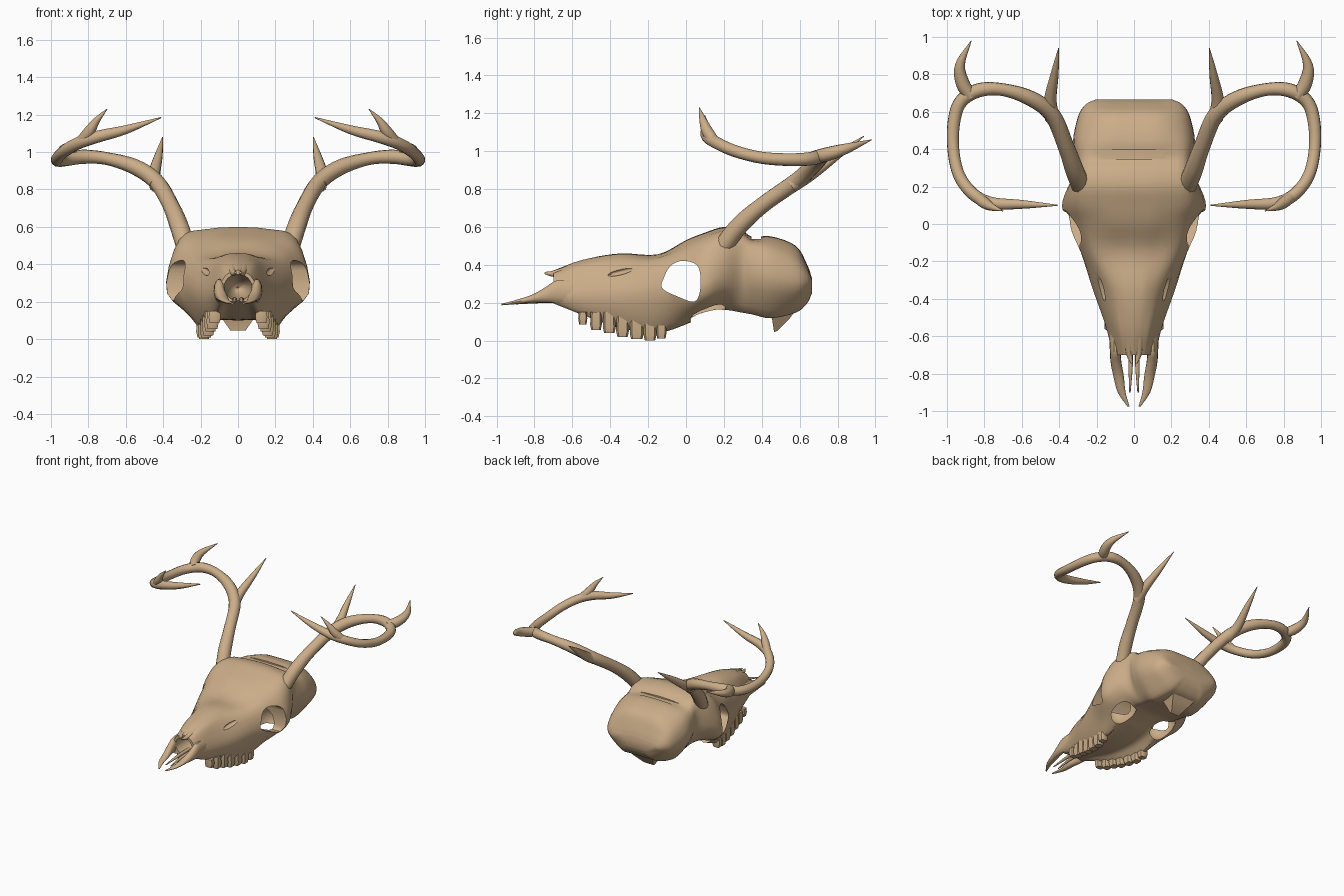
import bpy, bmesh, math
from mathutils import Vector

if "Cube" in bpy.data.objects:
    bpy.data.objects.remove(bpy.data.objects["Cube"])

bone = bpy.data.materials.new("bone tan")
bone.diffuse_color = (0.60, 0.42, 0.25, 1)
bone.use_nodes = True
bone.node_tree.nodes["Principled BSDF"].inputs["Base Color"].default_value = bone.diffuse_color


def spline(pts, n):
    """Catmull-Rom samples through points of any dimension."""
    v = [Vector(p) for p in pts]
    v = [2 * v[0] - v[1]] + v + [2 * v[-1] - v[-2]]
    out = []
    for i in range(1, len(v) - 2):
        a, b, c, d = v[i - 1:i + 3]
        for k in range(n):
            t = k / n
            out.append(0.5 * (2 * b + (c - a) * t + (2 * a - 5 * b + 4 * c - d) * t * t
                              + (3 * b - a - 3 * c + d) * t ** 3))
    return out + [v[-2]]


def activate(ob):
    bpy.ops.object.select_all(action='DESELECT')
    ob.select_set(True)
    bpy.context.view_layer.objects.active = ob


def finish(ob, angle=40):
    ob.data.materials.clear()
    ob.data.materials.append(bone)
    activate(ob)
    bpy.ops.object.shade_smooth_by_angle(angle=math.radians(angle))


def loft(name, rings):
    """Closed rings of points joined into a capped skin."""
    bm = bmesh.new()
    vs = [[bm.verts.new(p) for p in r] for r in rings]
    n = len(rings[0])
    for a, b in zip(vs, vs[1:]):
        for i in range(n):
            bm.faces.new((a[i], a[(i + 1) % n], b[(i + 1) % n], b[i]))
    bm.faces.new(vs[0])
    bm.faces.new(vs[-1])
    bmesh.ops.recalc_face_normals(bm, faces=bm.faces)
    me = bpy.data.meshes.new(name)
    bm.to_mesh(me)
    bm.free()
    ob = bpy.data.objects.new(name, me)
    bpy.context.collection.objects.link(ob)
    return ob


def tube(name, pts, s=1, n=5):
    """Tapered tube; points are x, y, z, radius; s mirrors x."""
    rings = []
    sm = spline(pts, n)
    P = [Vector((p[0] * s, p[1], p[2])) for p in sm]
    side = None
    for i, p in enumerate(P):
        t = (P[min(i + 1, len(P) - 1)] - P[max(i - 1, 0)]).normalized()
        if side is None:
            side = t.cross(Vector((0, 0, 1)))
        side = (side - t * side.dot(t)).normalized()
        up = t.cross(side)
        r = max(sm[i][3], 0.002)
        rings.append([p + r * (side * math.cos(a) + up * math.sin(a))
                      for a in [math.tau * k / 12 for k in range(12)]])
    ob = loft(name, rings)
    finish(ob)


def cut(ob, cutter):
    cutter.hide_render = True
    m = ob.modifiers.new("cut", 'BOOLEAN')
    m.object = cutter
    m.operation = 'DIFFERENCE'
    m.solver = 'EXACT'
    activate(ob)
    bpy.ops.object.modifier_apply(modifier=m.name)
    bpy.data.objects.remove(cutter)


def ball(loc, scale, rot=(0, 0, 0)):
    bpy.ops.mesh.primitive_uv_sphere_add(segments=20, ring_count=12, location=loc, rotation=rot)
    bpy.context.object.scale = scale
    return bpy.context.object


# Skull: y, top z, top w, shoulder w z, cheek w z, bottom w z, palate z
sections = [
    (-.70, .37, .03, .07, .335, .115, .25, .095, .20, .20),
    (-.55, .425, .05, .10, .38, .15, .24, .115, .14, .16),
    (-.35, .46, .07, .15, .39, .22, .24, .155, .07, .11),
    (-.15, .455, .10, .235, .41, .285, .25, .195, .045, .10),
    (0.0, .53, .13, .29, .45, .355, .24, .20, .09, .12),
    (.10, .57, .15, .32, .50, .38, .25, .20, .14, .15),
    (.20, .60, .15, .31, .54, .345, .30, .20, .17, .17),
    (.29, .585, .16, .285, .535, .29, .32, .20, .16, .16),
    (.35, .548, .16, .285, .50, .305, .32, .20, .15, .15),
    (.45, .55, .16, .29, .47, .32, .30, .20, .13, .13),
    (.58, .50, .15, .27, .41, .29, .28, .17, .16, .15),
    (.64, .40, .13, .235, .36, .25, .29, .14, .205, .20),
    (.665, .33, .10, .19, .32, .20, .29, .10, .255, .25),
]
rings = []
for s in spline(sections, 4):
    y, zt, wt, ws, zs, wm, zm, wb, zb, zc = s
    half = [(0, zt), (wt, zt - .01), (ws, zs), (wm, zm), (wb, zb), (wb * .55, zc), (0, zc)]
    half = spline(half, 4)
    half[0].x = half[-1].x = 0
    ring = [(p.x, y, p.y) for p in half]
    ring += [(-p.x, y, p.y) for p in half[-2:0:-1]]
    rings.append(ring)
skull = loft("skull", rings)

# Eye sockets right through, open underside, nose cavity, face slits, crown groove
eye = [(-.13, .30), (-.09, .385), (-.03, .42), (.04, .41), (.072, .37),
       (.075, .27), (.045, .205), (-.05, .235), (-.12, .27), (-.13, .30)]
eye = spline(eye, 3)[:-1]
cut(skull, loft("socket_cutter", [[(x, p.x, p.y) for p in eye] for x in (-.6, .6)]))
for s in (-1, 1):
    cut(skull, ball((s * .185, .08, .215), (.095, .14, .13)))
cut(skull, ball((0, -.72, .277), (.075, .3, .07)))
for s in (-1, 1):
    cut(skull, ball((s * .19, -.345, .365), (.035, .08, .018), (math.radians(14), 0, s * -.35)))
bpy.ops.mesh.primitive_cube_add(size=1, location=(0, .37, .55))
groove = bpy.context.object
groove.scale = (.5, .05, .025)
cut(skull, groove)
finish(skull, 35)

# Wedge under the back of the skull
wedge = loft("occipital_wedge", [
    [(-.12, .43, .17), (.12, .43, .17), (.15, .62, .22), (-.15, .62, .22)],
    [(-.085, .455, .11), (.085, .455, .11), (.085, .55, .12), (-.085, .55, .12)],
    [(-.04, .465, .045), (.04, .465, .045), (.04, .48, .05), (-.04, .48, .05)]])
finish(wedge)

# Tooth row: y, lower z, half length
teeth = [(-.545, .085, .024), (-.475, .055, .031), (-.405, .04, .034),
         (-.335, .02, .034), (-.26, .008, .037), (-.19, .0, .034), (-.13, .01, .027)]
antler = [(.27, .17, .46, .05), (.315, .28, .605, .05), (.362, .41, .72, .044),
          (.435, .58, .84, .044), (.55, .67, .92, .042), (.70, .718, .965, .034),
          (.83, .715, .975, .038), (.925, .655, .96, .036), (.962, .55, .955, .034),
          (.966, .40, .965, .032), (.935, .26, 1.0, .032), (.86, .16, 1.045, .033),
          (.76, .112, 1.08, .033), (.60, .105, 1.12, .024), (.41, .10, 1.185, .003)]
# Front jaw prong: y, x, z, half width, half height
prong = [(-.58, .10, .25, .034, .07), (-.68, .10, .258, .029, .062), (-.74, .096, .242, .029, .042),
         (-.81, .083, .222, .028, .022), (-.90, .066, .203, .021, .011), (-.975, .03, .19, .006, .004)]

for s, side in ((1, "right"), (-1, "left")):
    for i, (y, z, h) in enumerate(teeth):
        x = .125 + (y + .545) * .16
        rings = []
        for zz, k in ((.15, .9), (z + .03, 1.0), (z, .8)):
            rings.append([(s * (x + a * .032 * k), y + b * h * k, zz)
                          for a, b in ((-1, -.7), (-.6, -1), (.6, -1), (1, -.7),
                                       (1, .7), (.6, 1), (-.6, 1), (-1, .7))])
        finish(loft(f"tooth_{side}_{i + 1}", rings))

    # Front jaw prongs and thin inner slivers
    finish(loft(f"jaw_prong_{side}", [
        [(s * (p[1] + p[3] * math.cos(a)), p[0], p[2] + p[4] * math.sin(a))
         for a in [math.tau * k / 14 for k in range(14)]] for p in spline(prong, 4)]))
    tube(f"inner_prong_{side}", [(.02, -.60, .21, .014), (.018, -.75, .21, .012),
                                 (.022, -.90, .195, .004)], s)
    # Nose bone tip
    tube(f"nose_bone_{side}", [(.03, -.60, .378, .025), (.025, -.69, .354, .018),
                               (.012, -.745, .356, .006)], s)

    # Antler beam with three tines
    tube(f"antler_beam_{side}", antler, s)
    tube(f"brow_tine_{side}", [(.435, .56, .82, .04), (.448, .66, .88, .034),
                               (.425, .80, .98, .022), (.403, .94, 1.08, .002)], s)
    tube(f"rear_tine_{side}", [(.87, .68, .97, .034), (.915, .75, .985, .037),
                               (.93, .85, 1.015, .027), (.87, .98, 1.06, .002)], s)
    tube(f"front_tine_{side}", [(.84, .145, 1.055, .03), (.795, .11, 1.11, .03),
                                (.755, .088, 1.17, .018), (.70, .07, 1.23, .002)], s)
